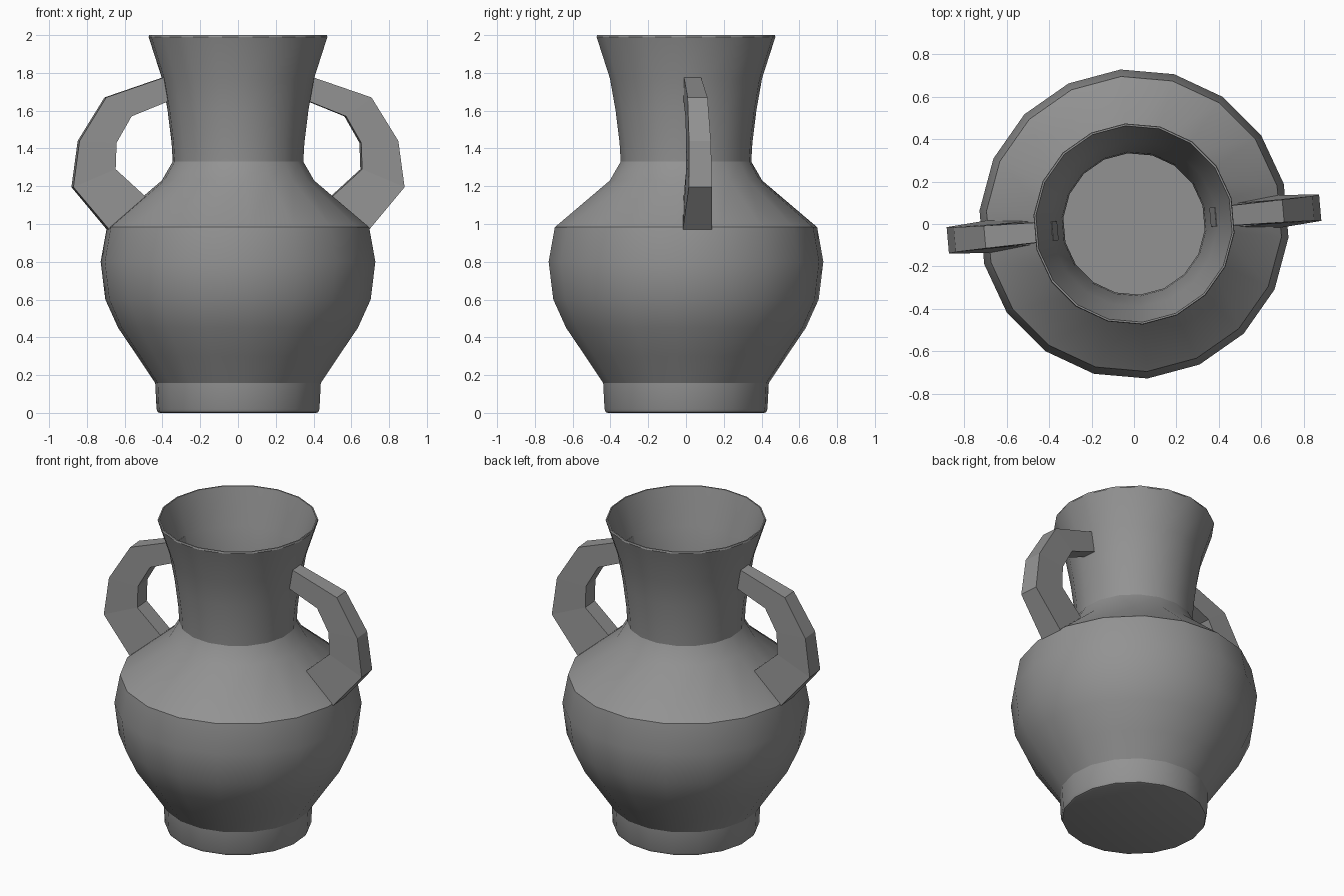
import bpy, bmesh, math
from mathutils import Matrix

if "Cube" in bpy.data.objects:
    bpy.data.objects.remove(bpy.data.objects["Cube"])

SIDES = 18
TURN = math.radians(5)

# Dark grey clay
clay = bpy.data.materials.new("dark_clay")
clay.diffuse_color = (0.29, 0.29, 0.29, 1)
clay.use_nodes = True
clay.node_tree.nodes["Principled BSDF"].inputs["Base Color"].default_value = clay.diffuse_color


def finish(name, bm, smooth):
    bmesh.ops.recalc_face_normals(bm, faces=bm.faces)
    me = bpy.data.meshes.new(name)
    bm.to_mesh(me)
    bm.free()
    me.materials.append(clay)
    ob = bpy.data.objects.new(name, me)
    bpy.context.collection.objects.link(ob)
    if smooth:
        bpy.ops.object.select_all(action='DESELECT')
        ob.select_set(True)
        bpy.context.view_layer.objects.active = ob
        bpy.ops.object.shade_smooth_by_angle(angle=math.radians(30))
    return ob


def lathe(name, profile):
    bm = bmesh.new()
    rings = []
    for r, z in profile:
        rings.append([bm.verts.new((r * math.cos(a), r * math.sin(a), z))
                      for a in (2 * math.pi * i / SIDES - TURN for i in range(SIDES))])
    for low, high in zip(rings, rings[1:]):
        for i in range(SIDES):
            j = (i + 1) % SIDES
            bm.faces.new((low[i], low[j], high[j], high[i]))
    bm.faces.new(rings[0])
    bm.faces.new(rings[-1])
    return finish(name, bm, True)


def handle(name, angle):
    # each section: outer (x, z), inner (x, z), outer and inner half width
    sections = [((0.385, 1.78), (0.36, 1.655), 0.045, 0.045),
                ((0.705, 1.67), (0.57, 1.57), 0.053, 0.053),
                ((0.847, 1.44), (0.65, 1.43), 0.058, 0.056),
                ((0.88, 1.195), (0.655, 1.29), 0.062, 0.056),
                ((0.692, 0.972), (0.485, 1.135), 0.077, 0.056)]
    bm = bmesh.new()
    loops = [[bm.verts.new((x, y, z)) for (x, z), y in
              ((o, -w), (o, w), (i, v), (i, -v))] for o, i, w, v in sections]
    for a, b in zip(loops, loops[1:]):
        for k in range(4):
            m = (k + 1) % 4
            bm.faces.new((a[k], a[m], b[m], b[k]))
    bm.faces.new(loops[0])
    bm.faces.new(loops[-1])
    bm.transform(Matrix.Rotation(angle, 4, 'Z'))
    return finish(name, bm, False)


# Hollow vase: outer wall, rim, then a thin inner wall down to the floor
outer = [(0.426, 0.004), (0.433, 0.02), (0.44, 0.158), (0.535, 0.30), (0.637, 0.45),
         (0.705, 0.60), (0.73, 0.80), (0.697, 0.983), (0.405, 1.23), (0.347, 1.33),
         (0.353, 1.43), (0.374, 1.60), (0.404, 1.77), (0.475, 1.99)]
rim = [(0.472, 2.0), (0.464, 2.0)]
inner = [(r - 0.013, z) for r, z in reversed(outer[2:])] + [(0.42, 0.03)]
lathe("vase_body", [(0.415, 0.0)] + outer + rim + inner)

# Two handles on opposite sides
handle("right_handle", TURN)
handle("left_handle", TURN + math.pi)
